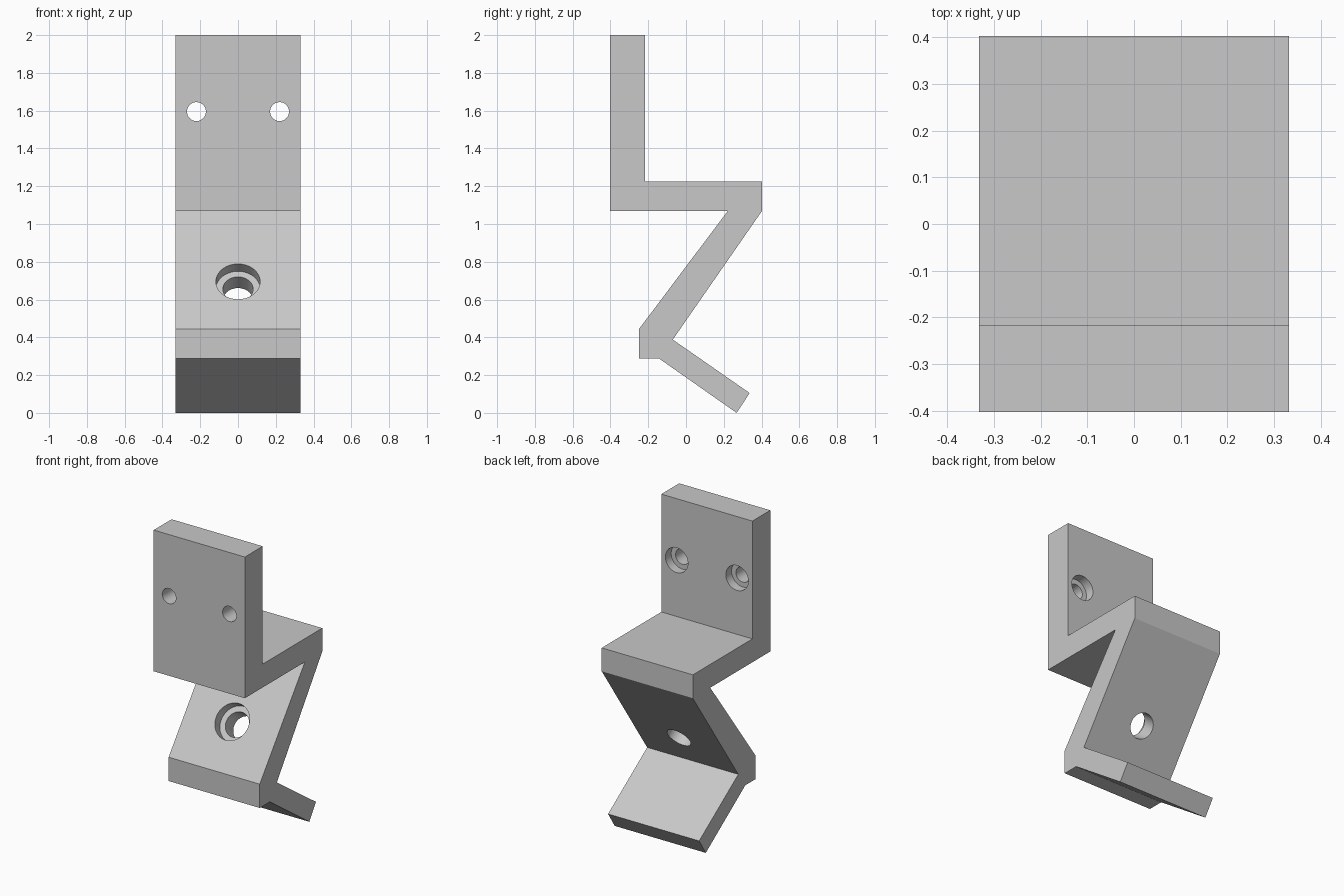
import bpy
import math
from mathutils import Vector

cube = bpy.data.objects.get("Cube")
if cube:
    bpy.data.objects.remove(cube, do_unlink=True)

HALF_WIDTH = 0.332

# One grey finish
grey = bpy.data.materials.new("plain_grey")
grey.use_nodes = True
colour = (0.58, 0.58, 0.58, 1)
grey.diffuse_color = colour
grey.node_tree.nodes["Principled BSDF"].inputs["Base Color"].default_value = colour

# Side profile of the folded bracket as (y, z)
profile = [
    (-0.403, 2), (-0.217, 2), (-0.217, 1.224), (0.403, 1.224), (0.403, 1.07),
    (-0.07, 0.388), (0.337, 0.105), (0.268, 0), (-0.143, 0.288),
    (-0.248, 0.288), (-0.248, 0.445), (0.222, 1.07), (-0.403, 1.07),
]
n = len(profile)
verts = [(x, y, z) for x in (-HALF_WIDTH, HALF_WIDTH) for y, z in profile]
faces = [tuple(reversed(range(n))), tuple(range(n, 2 * n))]
faces += [(i, (i + 1) % n, (i + 1) % n + n, i + n) for i in range(n)]
mesh = bpy.data.meshes.new("bracket")
mesh.from_pydata(verts, [], faces)
mesh.materials.append(grey)
bracket = bpy.data.objects.new("bracket", mesh)
bpy.context.collection.objects.link(bracket)

# Make the outward direction consistent
bpy.context.view_layer.objects.active = bracket
bracket.select_set(True)
bpy.ops.object.mode_set(mode="EDIT")
bpy.ops.mesh.select_all(action="SELECT")
bpy.ops.mesh.normals_make_consistent(inside=False)
bpy.ops.object.mode_set(mode="OBJECT")


def drill(name, face_point, inward, radius, start, end):
    """Cut a round hole along the inward direction, measured from the face."""
    inward = Vector(inward).normalized()
    centre = Vector(face_point) + inward * (start + end) / 2
    bpy.ops.mesh.primitive_cylinder_add(
        vertices=48, radius=radius, depth=end - start, location=centre,
        rotation=inward.to_track_quat("Z", "Y").to_euler())
    cutter = bpy.context.object
    cutter.name = name
    cutter.data.materials.append(grey)
    cut = bracket.modifiers.new(name, "BOOLEAN")
    cut.operation = "DIFFERENCE"
    cut.solver = "EXACT"
    cut.object = cutter
    bpy.context.view_layer.objects.active = bracket
    bpy.ops.object.modifier_apply(modifier=cut.name)
    bpy.data.objects.remove(cutter, do_unlink=True)


# Mounting holes in the upright plate, counterbored from behind
for side in (-1, 1):
    point = (side * 0.22, -0.217, 1.595)
    drill("mounting_hole", point, (0, -1, 0), 0.05, -0.1, 0.3)
    drill("mounting_counterbore", point, (0, -1, 0), 0.082, -0.1, 0.06)

# Hole square to the sloping plate, counterbored from the front
point = (0, -0.06, 0.695)
slope = (0, 0.8, -0.6)
drill("sloping_hole", point, slope, 0.08, -0.1, 0.25)
drill("sloping_counterbore", point, slope, 0.117, -0.1, 0.065)

# Smooth hole walls with crisp edges
bpy.ops.object.select_all(action="DESELECT")
bracket.select_set(True)
bpy.context.view_layer.objects.active = bracket
bpy.ops.object.shade_smooth_by_angle(angle=math.radians(25))
